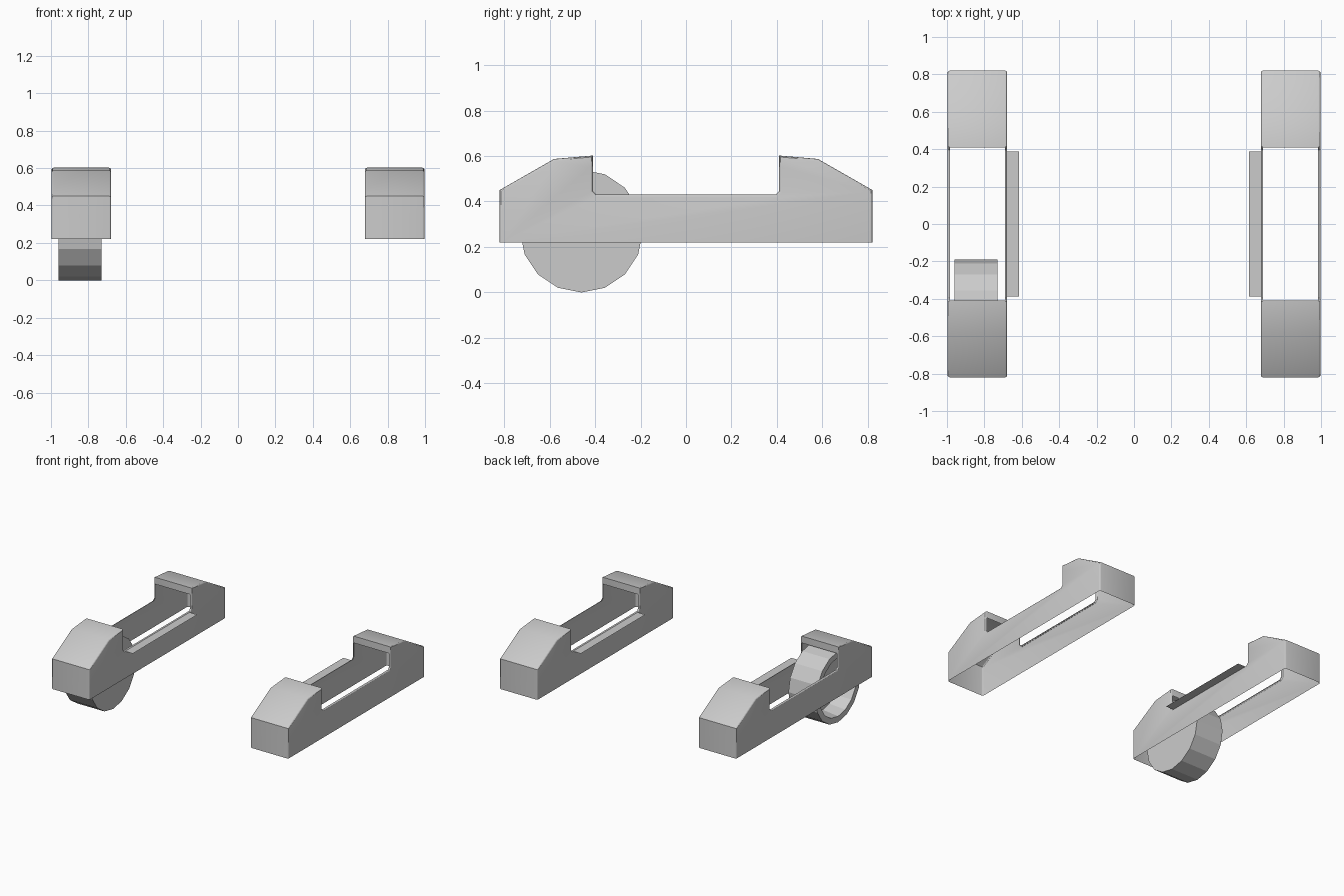
import bpy, bmesh, math

if "Cube" in bpy.data.objects:
    bpy.data.objects.remove(bpy.data.objects["Cube"])

def finish(bm, name, smooth=False):
    mesh = bpy.data.meshes.new(name)
    bm.to_mesh(mesh)
    bm.free()
    ob = bpy.data.objects.new(name, mesh)
    bpy.context.collection.objects.link(ob)
    if smooth:
        bpy.ops.object.select_all(action='DESELECT')
        ob.select_set(True)
        bpy.context.view_layer.objects.active = ob
        bpy.ops.object.shade_smooth_by_angle(angle=math.radians(25))
    return ob

# Side profile (y, z), front half; rear half is its mirror
HALF = [(-0.395, 0.43), (-0.41, 0.445), (-0.41, 0.55), (-0.41, 0.602),
        (-0.58, 0.587), (-0.82, 0.45), (-0.82, 0.22)]
PROFILE = HALF + [(-y, z) for y, z in reversed(HALF)]

def cover(name, x0, x1):
    bm = bmesh.new()
    f = bm.faces.new([bm.verts.new((x0, y, z)) for y, z in PROFILE])
    ext = bmesh.ops.extrude_face_region(bm, geom=[f])['geom']
    bmesh.ops.translate(bm, vec=(x1 - x0, 0, 0),
                        verts=[g for g in ext if isinstance(g, bmesh.types.BMVert)])
    bmesh.ops.recalc_face_normals(bm, faces=bm.faces[:])
    # open underside
    under = [q for q in bm.faces if q.calc_center_median().z < 0.221]
    bmesh.ops.delete(bm, geom=under, context='FACES_ONLY')
    # rounded side edges
    rim = [e for e in bm.edges
           if abs(e.verts[0].co.x - e.verts[1].co.x) < 1e-5 and len(e.link_faces) == 2]
    bmesh.ops.bevel(bm, geom=rim, offset=0.012, offset_type='OFFSET',
                    segments=3, profile=0.5, affect='EDGES')
    # open notch, leaving only a narrow lip around it
    gap = []
    for q in bm.faces:
        c = q.calc_center_median()
        xs = [v.co.x for v in q.verts]
        if 0.2 < max(xs) - min(xs) and abs(q.normal.x) < 0.5 and abs(c.y) < 0.42 and c.z < 0.55:
            gap.append(q)
    bmesh.ops.delete(bm, geom=gap, context='FACES')
    return finish(bm, name, True)

# Covers and their thin inner flanges
for side, s in (("left", -1), ("right", 1)):
    cover(side + "_cover", *sorted((s * 0.678, s * 0.997)))
    bm = bmesh.new()
    a, b = sorted((s * 0.615, s * 0.682))
    bm.faces.new([bm.verts.new(p) for p in
                  ((a, -0.388, 0.425), (b, -0.388, 0.425), (b, 0.388, 0.425), (a, 0.388, 0.425))])
    finish(bm, side + "_flange")

# Wheel: 16-sided, closed inner face, recessed outer face
N = 16
RINGS = [(-0.73, 0.27), (-0.96, 0.27), (-0.96, 0.225), (-0.83, 0.21)]
bm = bmesh.new()
loops = [[bm.verts.new((x, -0.46 + r * math.sin(2 * math.pi * i / N),
                        0.27 - r * math.cos(2 * math.pi * i / N))) for i in range(N)]
         for x, r in RINGS]
for p, q in zip(loops, loops[1:]):
    for i in range(N):
        j = (i + 1) % N
        bm.faces.new((p[i], p[j], q[j], q[i]))
bm.faces.new(loops[0])
bm.faces.new(loops[-1])
bmesh.ops.recalc_face_normals(bm, faces=bm.faces[:])
finish(bm, "front_wheel")
